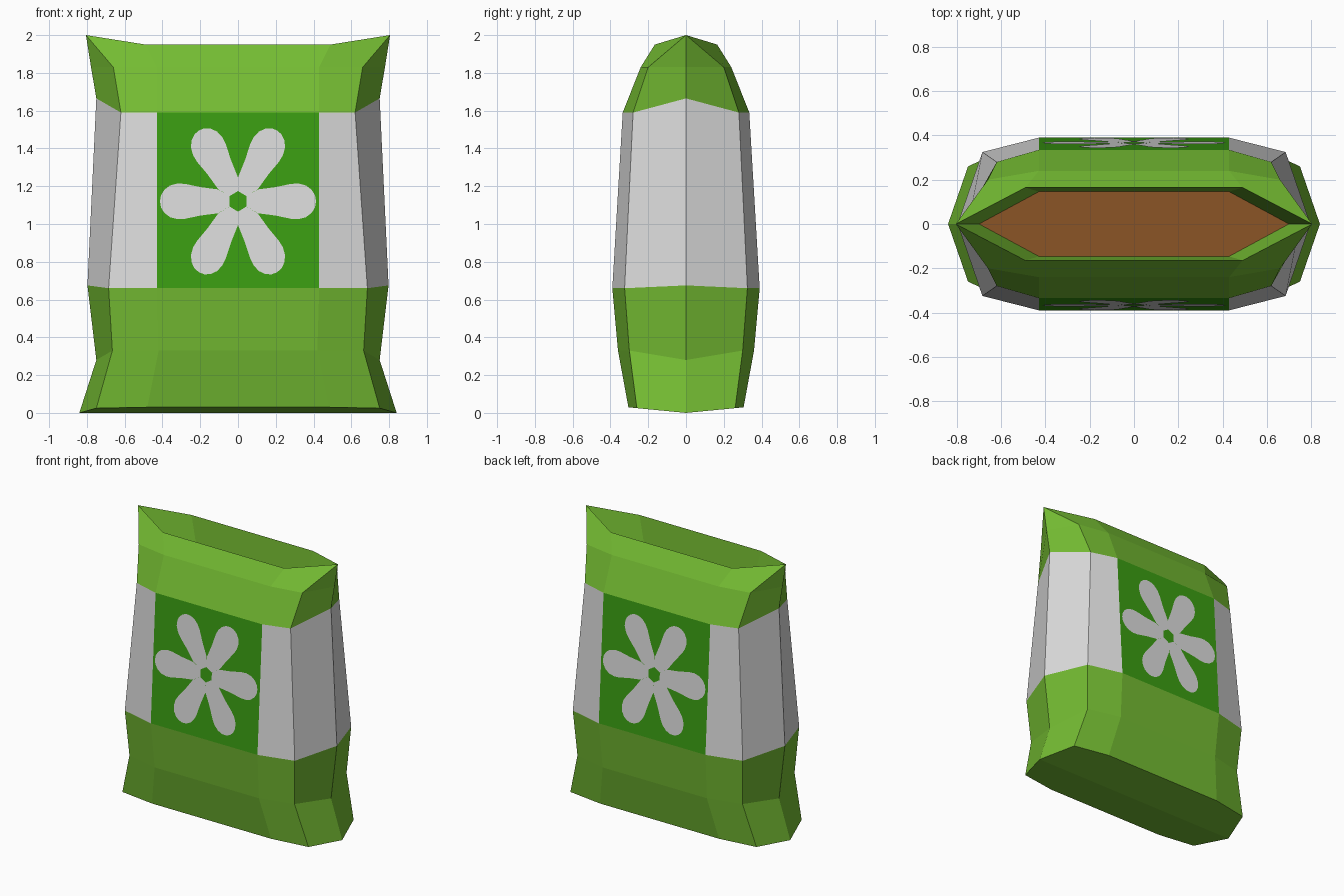
import bpy, bmesh, math

if "Cube" in bpy.data.objects:
    bpy.data.objects.remove(bpy.data.objects["Cube"])


def material(name, rgb):
    m = bpy.data.materials.new(name)
    m.diffuse_color = (*rgb, 1)
    m.use_nodes = True
    m.node_tree.nodes["Principled BSDF"].inputs["Base Color"].default_value = m.diffuse_color
    return m


LEAF = material("leaf green", (0.175, 0.50, 0.032))
WHITE = material("off white", (0.72, 0.72, 0.72))
DARK = material("dark green", (0.043, 0.34, 0.006))
SOIL = material("soil brown", (0.26, 0.09, 0.019))


def finish(bm, name, mats):
    me = bpy.data.meshes.new(name)
    bm.to_mesh(me)
    bm.free()
    for m in mats:
        me.materials.append(m)
    ob = bpy.data.objects.new(name, me)
    bpy.context.collection.objects.link(ob)
    return ob


# Each ring of the sack: side tip (x, z), corner (x, y, z), front face edge (x, y, z)
RINGS = [
    ((0.84, 0.0), (0.75, 0.26, 0.025), (0.48, 0.305, 0.03)),
    ((0.75, 0.28), (0.665, 0.30, 0.33), (0.42, 0.36, 0.33)),
    ((0.797, 0.675), (0.685, 0.325, 0.66), (0.43, 0.39, 0.66)),
    ((0.75, 1.665), (0.62, 0.28, 1.59), (0.43, 0.335, 1.59)),
    ((0.778, 1.83), (0.66, 0.20, 1.83), (0.43, 0.24, 1.83)),
    ((0.805, 2.0), (0.805, 0, 2.0), (0.49, 0.165, 1.95)),     # rim: corner joins tip
]
INNER = [RINGS[-1], ((0.70, 1.70), (0.70, 0, 1.70), (0.43, 0.146, 1.70))]


def ring_points(ring):
    (tx, tz), (cx, cy, cz), (fx, fy, fz) = ring
    half = [(tx, 0, tz), (cx, cy, cz), (fx, fy, fz), (-fx, fy, fz), (-cx, cy, cz)]
    return half + [(-x, -y, z) for x, y, z in half]


def add_face(bm, cache, pts, mat=0):
    verts = []
    for p in pts:
        key = tuple(round(c, 4) + 0.0 for c in p)
        if key not in cache:
            cache[key] = bm.verts.new(key)
        if cache[key] not in verts:
            verts.append(cache[key])
    if len(verts) > 2:
        bm.faces.new(verts).material_index = mat


def loft(bm, cache, rings, rule):
    loops = [ring_points(r) for r in rings]
    for row, (a, b) in enumerate(zip(loops, loops[1:])):
        for i in range(10):
            j = (i + 1) % 10
            add_face(bm, cache, (a[i], a[j], b[j], b[i]), rule(row, i))
    return loops


# Sack: green ends, white middle band, dark front and back panels, open top
bm, cache = bmesh.new(), {}
loops = loft(bm, cache, RINGS,
             lambda row, i: 0 if row != 2 else (2 if i in (2, 7) else 1))
loft(bm, cache, INNER, lambda row, i: 0)
base = loops[0]
add_face(bm, cache, base[0:6][::-1])
add_face(bm, cache, (base[5:] + base[:1])[::-1])
finish(bm, "sack", [LEAF, WHITE, DARK])

# Soil surface inside the opening
bm = bmesh.new()
add_face(bm, {}, ring_points(INNER[1]))
finish(bm, "soil", [SOIL])

# Six-petal flower plates: (radius, half width) along one petal
PETAL = [(0.045, 0.026), (0.105, 0.06), (0.20, 0.072), (0.28, 0.088),
         (0.32, 0.09), (0.36, 0.08), (0.39, 0.058), (0.408, 0.03)]
OUTLINE = [(r, -w) for r, w in PETAL] + [(0.413, 0)] + [(r, w) for r, w in PETAL[::-1]]


def flower(name, side):
    bm = bmesh.new()
    for k in range(6):
        a = k * math.pi / 3
        verts = []
        for r, w in OUTLINE:
            x = r * math.cos(a) - w * math.sin(a)
            z = 1.12 + 1.05 * (r * math.sin(a) + w * math.cos(a))
            y = -(0.39 - 0.055 * (z - 0.66) / 0.93) - 0.004   # follow panel slope
            verts.append(bm.verts.new((side * x, side * y, z)))
        bm.faces.new(verts)
    finish(bm, name, [WHITE])


flower("front_flower", 1)
flower("back_flower", -1)
